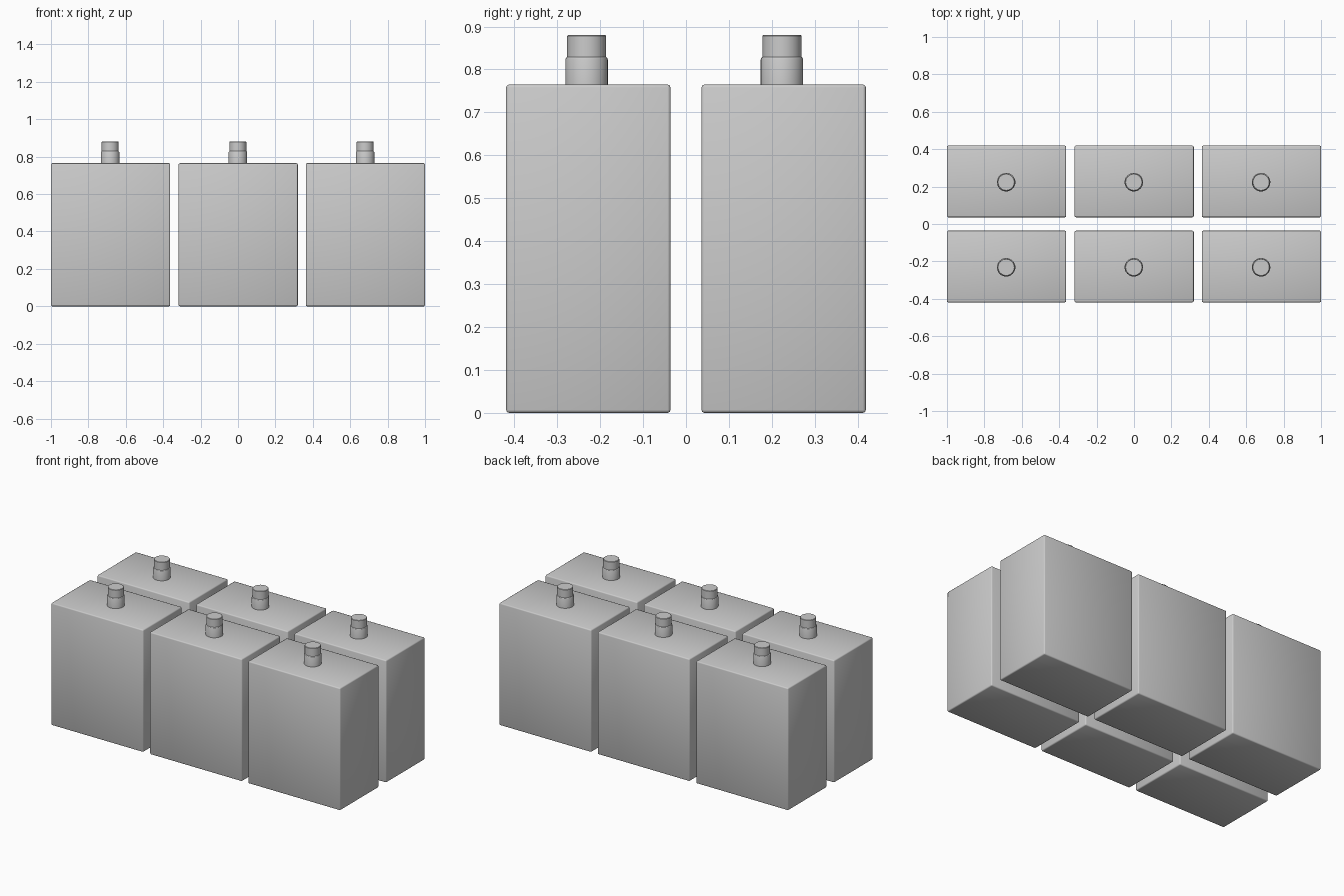
import bpy, bmesh, math

if "Cube" in bpy.data.objects:
    bpy.data.objects.remove(bpy.data.objects["Cube"])

W, D, H = 0.637, 0.383, 0.765   # canister body size


def finish(bm, name, angle):
    mesh = bpy.data.meshes.new(name)
    bm.normal_update()
    bm.to_mesh(mesh)
    bm.free()
    obj = bpy.data.objects.new(name, mesh)
    bpy.context.collection.objects.link(obj)
    bpy.ops.object.select_all(action='DESELECT')
    obj.select_set(True)
    bpy.context.view_layer.objects.active = obj
    bpy.ops.object.shade_smooth_by_angle(angle=math.radians(angle))
    return obj


def make_body(name):
    # rectangular canister with small rounded edges
    bm = bmesh.new()
    bmesh.ops.create_cube(bm, size=1)
    for v in bm.verts:
        v.co = (v.co.x * W, v.co.y * D, (v.co.z + 0.5) * H)
    bmesh.ops.bevel(bm, geom=bm.edges[:], offset=0.007, segments=2,
                    profile=0.5, affect='EDGES')
    return finish(bm, name, 60)


def make_neck(name):
    # lathed spout: wide collar, thin seam, narrower cap
    profile = [(0, H - 0.01), (0.0495, H - 0.01), (0.0495, 0.823), (0.048, 0.827),
               (0.0455, 0.829), (0.0455, 0.878), (0.0435, 0.88), (0, 0.88)]
    bm = bmesh.new()
    verts = [bm.verts.new((r, 0, z)) for r, z in profile]
    edges = [bm.edges.new(p) for p in zip(verts, verts[1:])]
    bmesh.ops.spin(bm, geom=verts + edges, cent=(0, 0, 0), axis=(0, 0, 1),
                   angle=2 * math.pi, steps=32)
    bmesh.ops.remove_doubles(bm, verts=bm.verts[:], dist=1e-5)
    bmesh.ops.recalc_face_normals(bm, faces=bm.faces[:])
    return finish(bm, name, 30)


# two rows of three canisters
for row, y in (("front", -0.2275), ("back", 0.2275)):
    for col, x in (("left", -0.6815), ("middle", 0.001), ("right", 0.6815)):
        make_body(f"{row}_{col}_canister").location = (x, y, 0)
        make_neck(f"{row}_{col}_neck").location = (x - 0.002, y - 0.004, 0)
